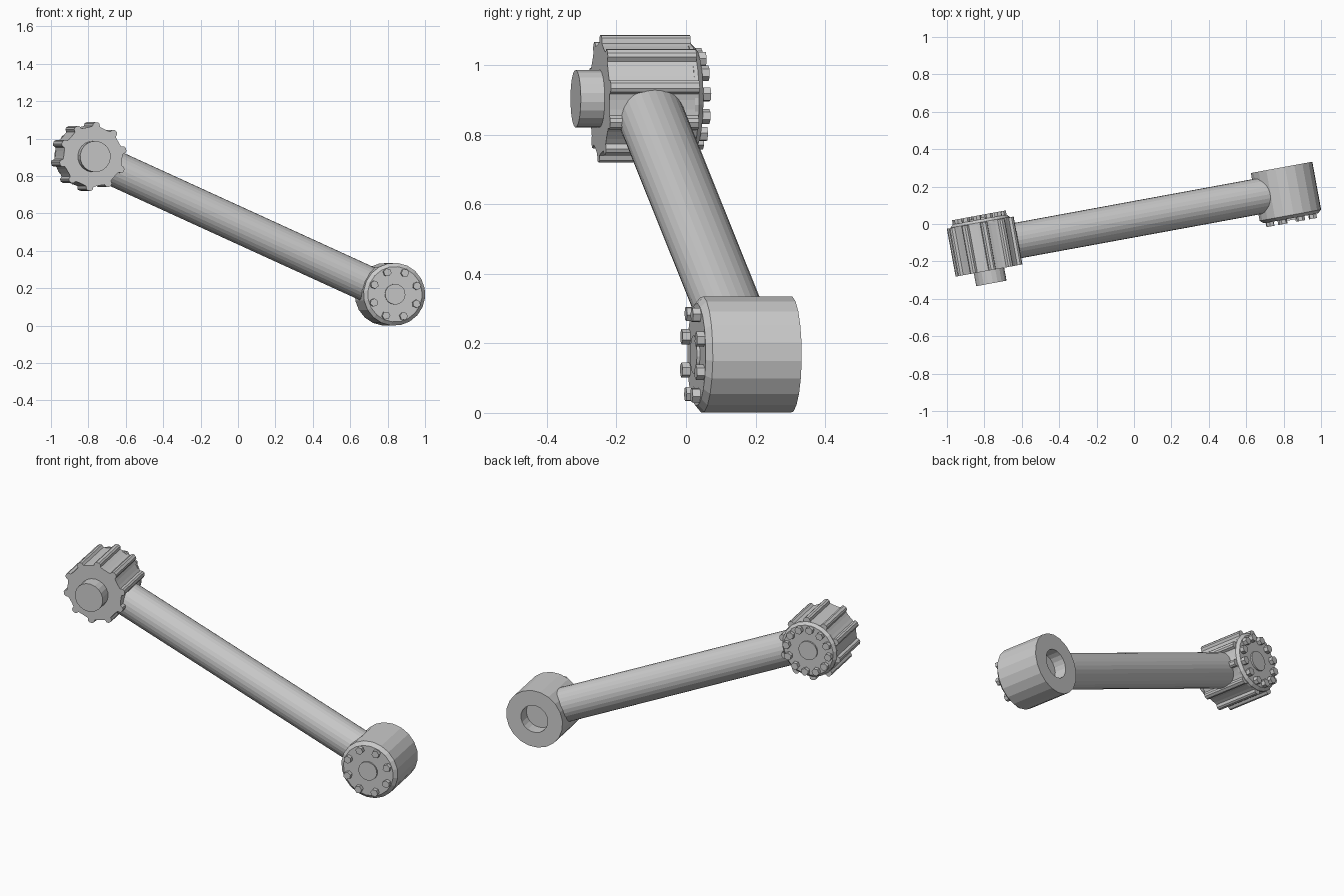
import bpy, bmesh
from math import radians, sin, cos, pi
from mathutils import Matrix

if "Cube" in bpy.data.objects:
    bpy.data.objects.remove(bpy.data.objects["Cube"])

# Link frame: X runs along the arm, Y along both joint axes
FRAME = (Matrix.Translation((0.007, 0.027, 0.536))
         @ Matrix.Rotation(radians(10.4), 4, 'Z')
         @ Matrix.Rotation(radians(24.2), 4, 'Y'))
HALF = 0.898


def finish(name, bm, offset):
    bmesh.ops.remove_doubles(bm, verts=bm.verts, dist=1e-5)
    bmesh.ops.recalc_face_normals(bm, faces=bm.faces)
    me = bpy.data.meshes.new(name)
    bm.to_mesh(me)
    bm.free()
    ob = bpy.data.objects.new(name, me)
    bpy.context.collection.objects.link(ob)
    ob.matrix_world = FRAME @ Matrix.Translation(offset)
    return ob


def lathe(name, profile, sides, offset, turn=0.0):
    """Revolve (radius, y) points round the Y axis."""
    bm = bmesh.new()
    rings = []
    for r, y in profile:
        if r == 0:
            rings.append([bm.verts.new((0, y, 0))])
        else:
            rings.append([bm.verts.new((r * cos(turn + 2 * pi * i / sides), y,
                                        r * sin(turn + 2 * pi * i / sides)))
                          for i in range(sides)])
    for a, b in zip(rings, rings[1:]):
        for i in range(sides):
            j = (i + 1) % sides
            if len(a) == 1:
                bm.faces.new((a[0], b[i], b[j]))
            elif len(b) == 1:
                bm.faces.new((a[i], a[j], b[0]))
            else:
                bm.faces.new((a[i], a[j], b[j], b[i]))
    return finish(name, bm, offset)


def disc(name, r, y0, y1, sides, offset, turn=0.0):
    return lathe(name, [(0, y0), (r, y0), (r, y1), (0, y1)], sides, offset, turn)


def bolt_ring(name, count, radius, y0, y1, centre_x):
    for i in range(count):
        a = 2 * pi * i / count
        disc(name, 0.022, y0, y1, 6,
             (centre_x + radius * cos(a), 0, radius * sin(a)), a)


# Arm tube
bm = bmesh.new()
bmesh.ops.create_cone(bm, cap_ends=True, segments=28, radius1=0.096, radius2=0.096,
                      depth=2 * HALF - 0.2, matrix=Matrix.Rotation(pi / 2, 4, 'Y'))
finish("arm_tube", bm, (0, 0, 0))

# Lower socket drum with blind hole at the back and bevelled cap in front
lathe("socket_drum", [(0, 0.06), (0.08, 0.06), (0.08, 0.13), (0.168, 0.13),
                      (0.168, -0.13), (0.148, -0.147), (0, -0.147)], 20, (HALF, 0, 0))
disc("socket_boss", 0.055, -0.14, -0.156, 20, (HALF, 0, 0))
bolt_ring("socket_bolt", 8, 0.125, -0.14, -0.170, HALF)

# Upper ribbed drum
bm = bmesh.new()
outline = []
tooth = [(-13, 0.159), (-7, 0.163), (-5.5, 0.178), (-2.5, 0.184),
         (2.5, 0.184), (5.5, 0.178), (7, 0.163), (13, 0.159)]
for k in range(10):
    for da, r in tooth:
        a = radians(36 * k + da)
        outline.append((r * cos(a), r * sin(a)))
base = bm.faces.new([bm.verts.new((x, -0.13, z)) for x, z in outline])
ext = bmesh.ops.extrude_face_region(bm, geom=[base], use_keep_orig=True)
bmesh.ops.translate(bm, vec=(0, 0.26, 0),
                    verts=[g for g in ext["geom"] if isinstance(g, bmesh.types.BMVert)])
finish("ribbed_drum", bm, (-HALF, 0, 0))

# Front peg, rear cap, boss and bolts of the ribbed drum
disc("drum_peg", 0.083, -0.12, -0.20, 20, (-HALF, 0, 0))
lathe("drum_cap", [(0, 0.12), (0.162, 0.12), (0.162, 0.132), (0.147, 0.147), (0, 0.147)],
      20, (-HALF, 0, 0))
disc("drum_boss", 0.055, 0.14, 0.156, 20, (-HALF, 0, 0))
bolt_ring("drum_bolt", 12, 0.125, 0.14, 0.170, -HALF)
